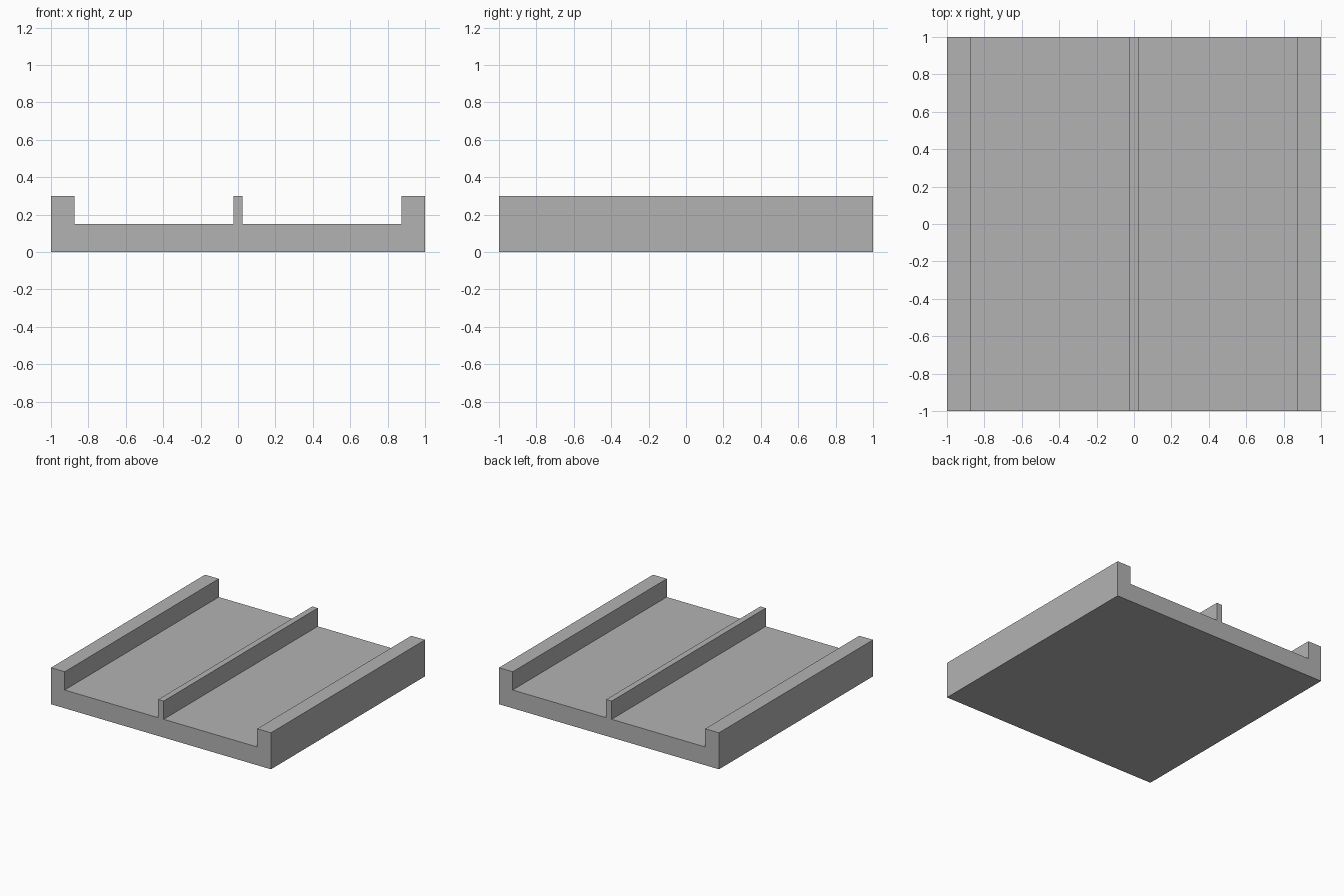
import bpy
import bmesh

cube = bpy.data.objects.get("Cube")
if cube:
    bpy.data.objects.remove(cube, do_unlink=True)

# Single flat grey
grey = bpy.data.materials.new("grey")
grey.use_nodes = True
colour = (0.45, 0.45, 0.45, 1)
grey.diffuse_color = colour
grey.node_tree.nodes["Principled BSDF"].inputs["Base Color"].default_value = colour

# Half of the cross-section: outer wall, floor and centre rib
FLOOR, TOP = 0.15, 0.3
WALL_IN, RIB = 0.875, 0.025
half = [(1, 0), (1, TOP), (WALL_IN, TOP), (WALL_IN, FLOOR), (RIB, FLOOR), (RIB, TOP)]
profile = half + [(-x, z) for x, z in reversed(half)]

# Channel tray: mirrored profile extruded from front to back
bm = bmesh.new()
front = bm.faces.new([bm.verts.new((x, -1, z)) for x, z in profile])
extruded = bmesh.ops.extrude_face_region(bm, geom=[front], use_keep_orig=True)
back = [g for g in extruded["geom"] if isinstance(g, bmesh.types.BMVert)]
bmesh.ops.translate(bm, verts=back, vec=(0, 2, 0))
bmesh.ops.recalc_face_normals(bm, faces=bm.faces)

mesh = bpy.data.meshes.new("channel_tray")
bm.to_mesh(mesh)
bm.free()
mesh.materials.append(grey)
tray = bpy.data.objects.new("channel_tray", mesh)
bpy.context.collection.objects.link(tray)
